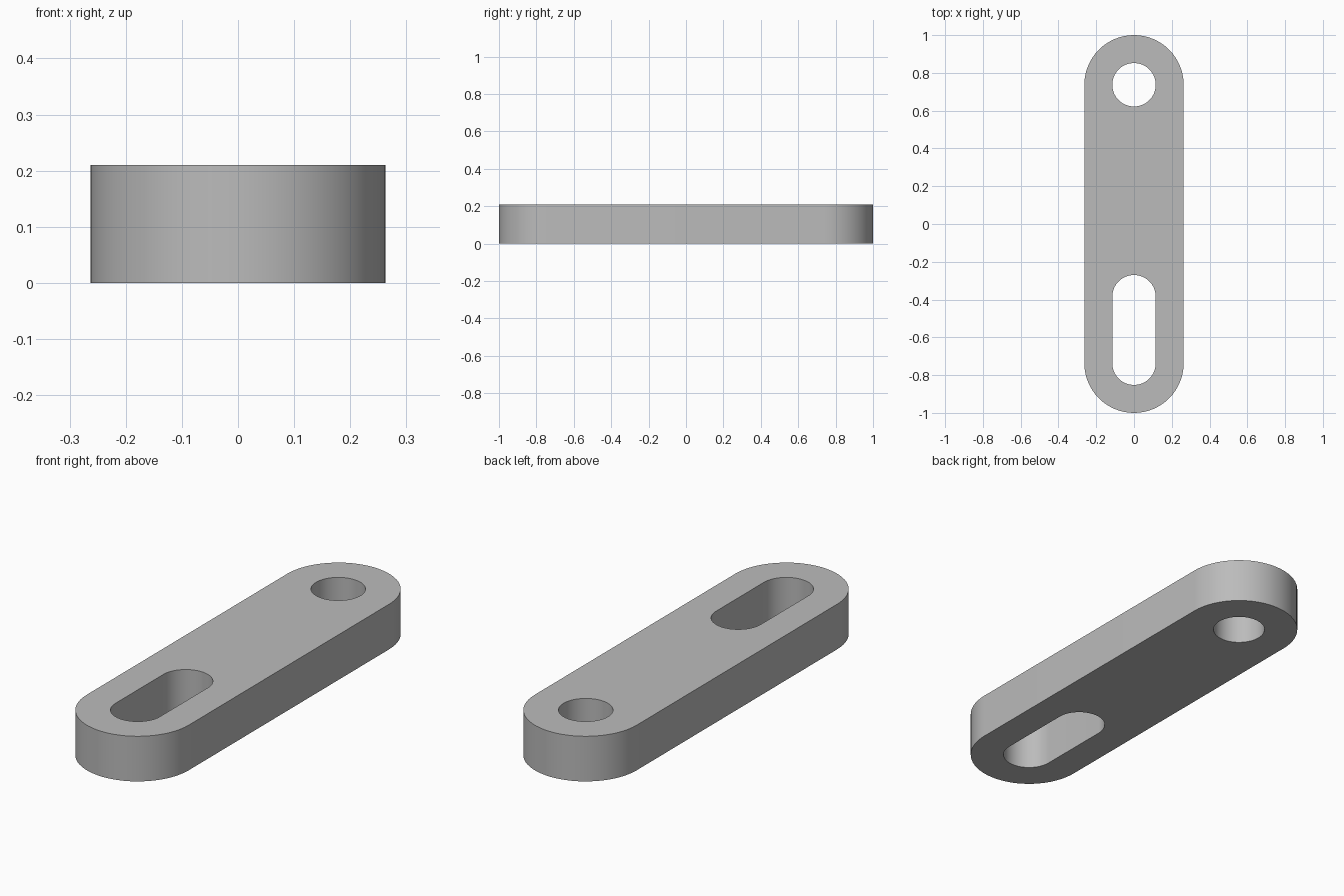
import bpy
import bmesh
from math import pi, cos, sin, radians

cube = bpy.data.objects.get("Cube")
if cube:
    bpy.data.objects.remove(cube, do_unlink=True)

HEIGHT = 0.21
OUTER = 0.263
BORE = 0.115
END = 1 - OUTER          # centre of each rounded end
SLOT_INNER = -0.385      # inner centre of the slot
STEPS = 32               # segments per half circle


def capsule(radius, y_low, y_high):
    """Outline of two half circles joined by straight sides."""
    points = []
    for centre, start in ((y_high, 0), (y_low, pi)):
        for i in range(STEPS + 1):
            a = start + pi * i / STEPS
            points.append((radius * cos(a), centre + radius * sin(a), 0))
    return points


def circle(radius, y):
    n = 2 * STEPS
    return [(radius * cos(2 * pi * i / n), y + radius * sin(2 * pi * i / n), 0)
            for i in range(n)]


# Flat profile: rounded bar with a round hole and a slot
bm = bmesh.new()
for outline in (capsule(OUTER, -END, END),
                capsule(BORE, -END, SLOT_INNER),
                circle(BORE, END)):
    verts = [bm.verts.new(p) for p in outline]
    for a, b in zip(verts, verts[1:] + verts[:1]):
        bm.edges.new((a, b))
bmesh.ops.triangle_fill(bm, edges=bm.edges[:], use_beauty=True, normal=(0, 0, -1))

# Raise the profile to full thickness, keeping the bottom face
extruded = bmesh.ops.extrude_face_region(bm, geom=bm.faces[:], use_keep_orig=True)
top = [v for v in extruded["geom"] if isinstance(v, bmesh.types.BMVert)]
bmesh.ops.translate(bm, verts=top, vec=(0, 0, HEIGHT))
bmesh.ops.recalc_face_normals(bm, faces=bm.faces[:])

mesh = bpy.data.meshes.new("slotted_link")
bm.to_mesh(mesh)
bm.free()
link = bpy.data.objects.new("slotted_link", mesh)
bpy.context.collection.objects.link(link)

# Single grey finish
grey = bpy.data.materials.new("plain_grey")
grey.use_nodes = True
colour = (0.5, 0.5, 0.5, 1)
grey.diffuse_color = colour
grey.node_tree.nodes["Principled BSDF"].inputs["Base Color"].default_value = colour
mesh.materials.append(grey)

# Smooth round walls with crisp rims
bpy.ops.object.select_all(action='DESELECT')
link.select_set(True)
bpy.context.view_layer.objects.active = link
bpy.ops.object.shade_smooth_by_angle(angle=radians(30))
